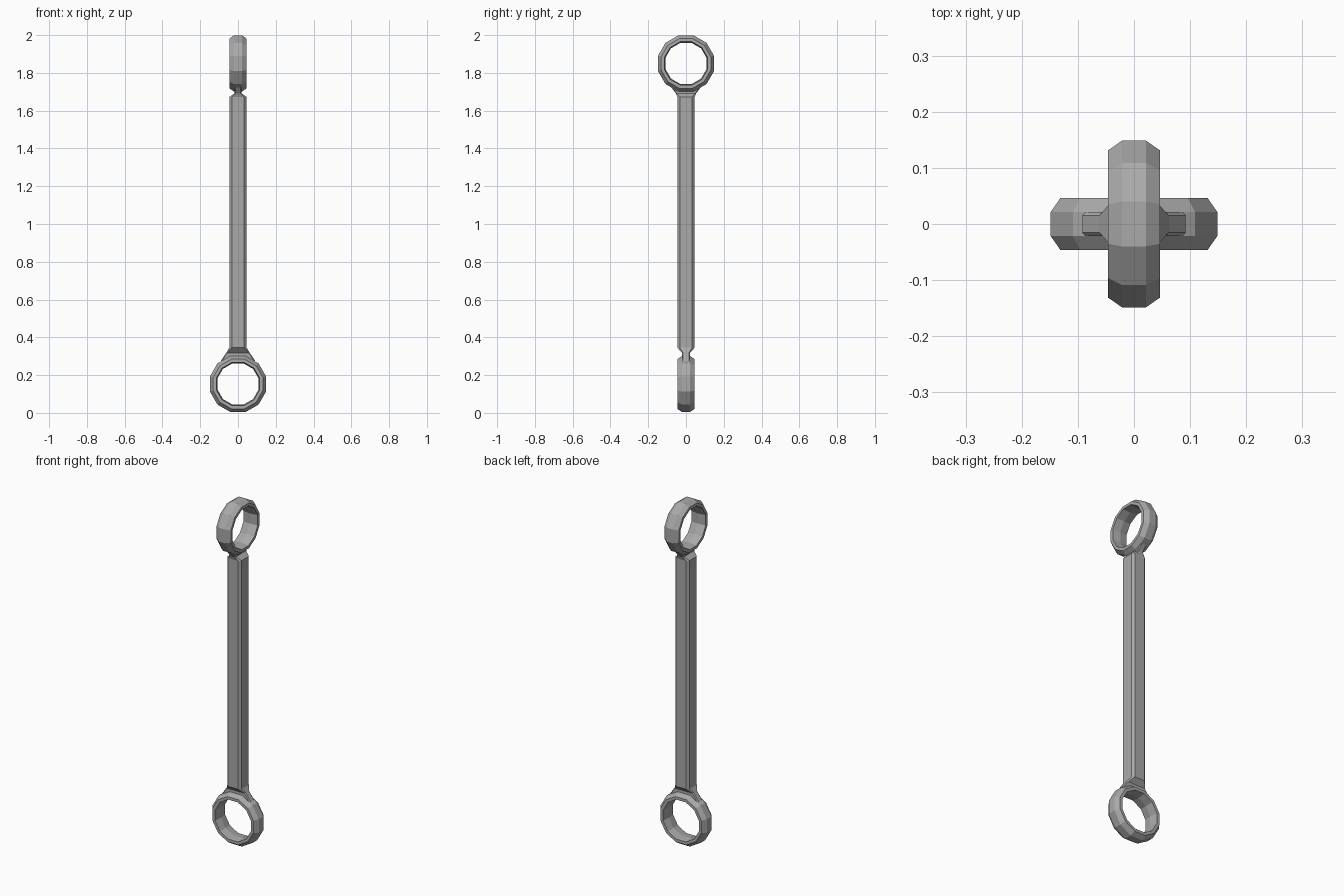
import bpy, bmesh, math
from mathutils import Vector

cube = bpy.data.objects.get("Cube")
if cube:
    bpy.data.objects.remove(cube)

steel = bpy.data.materials.new("steel_grey")
steel.use_nodes = True
GREY = (0.4, 0.4, 0.4, 1)
steel.diffuse_color = GREY
steel.node_tree.nodes["Principled BSDF"].inputs["Base Color"].default_value = GREY


def finish(bm, name):
    bmesh.ops.recalc_face_normals(bm, faces=bm.faces)
    mesh = bpy.data.meshes.new(name)
    bm.to_mesh(mesh)
    bm.free()
    mesh.materials.append(steel)
    obj = bpy.data.objects.new(name, mesh)
    bpy.context.collection.objects.link(obj)
    return obj


def bridge(bm, a, b):
    n = len(a)
    for i in range(n):
        j = (i + 1) % n
        bm.faces.new((a[i], a[j], b[j], b[i]))


def eye_ring(name, centre_z, along_x):
    """Faceted ring: a bevelled section swept round the eye's axis."""
    sides = 12
    section = [(0.154, -0.021), (0.154, 0.021), (0.136, 0.046),
               (0.119, 0.046), (0.113, 0.0), (0.119, -0.046), (0.136, -0.046)]
    bm = bmesh.new()
    loops = []
    for i in range(sides):
        a = 2 * math.pi * (i + 0.5) / sides
        loop = []
        for r, w in section:
            u, v = r * math.cos(a), centre_z + r * math.sin(a)
            loop.append(bm.verts.new((w, u, v) if along_x else (u, w, v)))
        loops.append(loop)
    for i in range(sides):
        bridge(bm, loops[i], loops[(i + 1) % sides])
    return finish(bm, name)


def shank(name, sections):
    """Chamfered bar lofted through (height, half x, half y, chamfer)."""
    bm = bmesh.new()
    loops = []
    for z, hx, hy, c in sections:
        corners = [(hx, hy - c), (hx - c, hy), (c - hx, hy), (-hx, hy - c),
                   (-hx, c - hy), (c - hx, -hy), (hx - c, -hy), (hx, c - hy)]
        loops.append([bm.verts.new(Vector((x, y, z))) for x, y in corners])
    for a, b in zip(loops, loops[1:]):
        bridge(bm, a, b)
    bm.faces.new(loops[0])
    bm.faces.new(loops[-1])
    return finish(bm, name)


TOP, BOTTOM = 1.85, 0.153

# Eyes at right angles to each other
eye_ring("upper_eye", TOP, True)
eye_ring("lower_eye", BOTTOM, False)

# Bar with a thin flared neck at each end
shank("shank", [
    (BOTTOM + 0.122, 0.092, 0.021, 0.006),
    (BOTTOM + 0.165, 0.062, 0.021, 0.006),
    (BOTTOM + 0.192, 0.046, 0.046, 0.013),
    (TOP - 0.178, 0.046, 0.046, 0.013),
    (TOP - 0.158, 0.019, 0.054, 0.006),
    (TOP - 0.122, 0.019, 0.082, 0.006),
])
